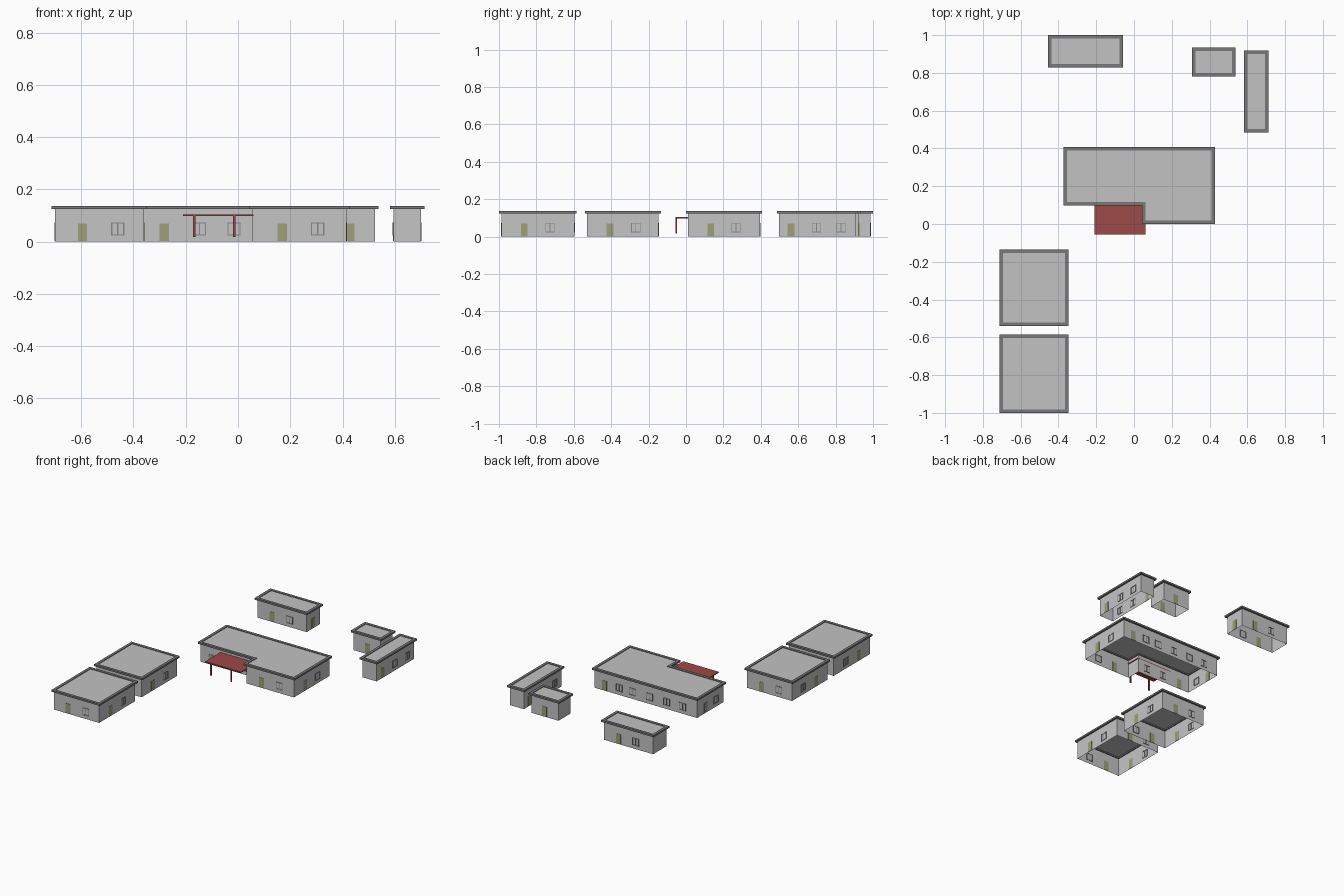
import bpy, bmesh
from mathutils import Vector

if "Cube" in bpy.data.objects:
    bpy.data.objects.remove(bpy.data.objects["Cube"])


def material(name, rgb):
    m = bpy.data.materials.new(name)
    m.diffuse_color = (*rgb, 1)
    m.use_nodes = True
    m.node_tree.nodes["Principled BSDF"].inputs["Base Color"].default_value = m.diffuse_color
    return m


WALL = material("wall_grey", (0.56, 0.56, 0.56))
ROOF = material("roof_grey", (0.54, 0.54, 0.54))
TRIM = material("trim_dark_grey", (0.19, 0.19, 0.19))
FRAME = material("frame_grey", (0.25, 0.25, 0.25))
DOOR = material("door_olive", (0.34, 0.35, 0.19))
RED = material("canopy_red", (0.34, 0.065, 0.065))
H = 0.126  # wall height


def finish(bm, name, mat):
    bmesh.ops.recalc_face_normals(bm, faces=bm.faces)
    me = bpy.data.meshes.new(name)
    bm.to_mesh(me)
    bm.free()
    me.materials.append(mat)
    ob = bpy.data.objects.new(name, me)
    bpy.context.collection.objects.link(ob)


def add_box(bm, lo, hi):
    vs = bmesh.ops.create_cube(bm, size=1)["verts"]
    lo, hi = Vector(lo), Vector(hi)
    for v in vs:
        v.co = Vector([(a + b) / 2 + c * (b - a) for a, b, c in zip(lo, hi, v.co)])


def box(name, lo, hi, mat):
    bm = bmesh.new()
    add_box(bm, lo, hi)
    finish(bm, name, mat)


def offset(pts, d):
    """Move a counter-clockwise right-angled outline outwards by d."""
    out = []
    n = len(pts)
    for i in range(n):
        p, q, r = (Vector(pts[(i + k) % n]) for k in (-1, 0, 1))
        a, b = (q - p).normalized(), (r - q).normalized()
        out.append(q + d * Vector((a.y + b.y, -a.x - b.x)))
    return out


def building(name, pts):
    n = len(pts)
    # open walls
    bm = bmesh.new()
    lo = [bm.verts.new((x, y, 0)) for x, y in pts]
    hi = [bm.verts.new((x, y, H)) for x, y in pts]
    for i in range(n):
        j = (i + 1) % n
        bm.faces.new((lo[i], lo[j], hi[j], hi[i]))
    finish(bm, name + "_walls", WALL)
    # flat roof panel
    bm = bmesh.new()
    bm.faces.new([bm.verts.new((p.x, p.y, 0.132)) for p in offset(pts, -0.004)])
    finish(bm, name + "_roof", ROOF)
    # overhanging roof edge, a closed ring of square section
    bm = bmesh.new()
    rings = [[bm.verts.new((p.x, p.y, z)) for p in offset(pts, d)]
             for d, z in ((-0.006, 0.124), (0.0125, 0.124), (0.0125, 0.136), (-0.006, 0.136))]
    for k in range(4):
        a, b = rings[k], rings[(k + 1) % 4]
        for i in range(n):
            j = (i + 1) % n
            bm.faces.new((a[i], a[j], b[j], b[i]))
    finish(bm, name + "_roof_edge", TRIM)


def openings(name, axis, wall, doors=(), windows=()):
    """Doors and window frames, centred along a wall at axis = wall."""
    def bar(bm, u0, u1, z0, z1, t):
        if axis == "y":
            add_box(bm, (u0, wall - t, z0), (u1, wall + t, z1))
        else:
            add_box(bm, (wall - t, u0, z0), (wall + t, u1, z1))
    if doors:
        bm = bmesh.new()
        for u in doors:
            bar(bm, u - 0.018, u + 0.018, 0.002, 0.069, 0.002)
        finish(bm, name + "_doors", DOOR)
    if windows:
        bm, w, e = bmesh.new(), 0.025, 0.004
        for u in windows:
            for s in (u - w, u - e / 2, u + w - e):
                bar(bm, s, s + e, 0.023, 0.073, 0.0025)
            for z in (0.023, 0.069):
                bar(bm, u - w, u + w, z, z + e, 0.0025)
        finish(bm, name + "_window_frames", FRAME)


def rect(x0, x1, y0, y1):
    return [(x0, y0), (x1, y0), (x1, y1), (x0, y1)]


# two square pavilions
for name, y0, y1 in (("front_pavilion", -0.987, -0.597), ("middle_pavilion", -0.528, -0.147)):
    building(name, rect(-0.70, -0.36, y0, y1))
    for side, x in (("left", -0.70), ("right", -0.36)):
        openings(f"{name}_{side}", "x", x, [y0 + 0.122], [y0 + 0.26])
    openings(name + "_front", "y", y0, [-0.595], [-0.46])
    openings(name + "_back", "y", y1, [-0.47], [-0.60])

# main L-shaped hall
building("hall", [(-0.36, 0.11), (0.055, 0.11), (0.055, 0.012), (0.415, 0.012),
                  (0.415, 0.395), (-0.36, 0.395)])
openings("hall_front_left", "y", 0.11, [-0.282], [-0.148, -0.015])
openings("hall_front_right", "y", 0.012, [0.17], [0.305])
openings("hall_right", "x", 0.415, [0.133], [0.267])
openings("hall_left", "x", -0.36, [0.30], [0.19])
openings("hall_back", "y", 0.395, [0.34], [0.23, 0.13, 0.0, -0.13, -0.25])

# back hut
building("back_hut", rect(-0.442, -0.07, 0.842, 0.987))
openings("back_hut_front", "y", 0.842, [-0.33], [-0.20])
openings("back_hut_back", "y", 0.987, [-0.18], [-0.31])
openings("back_hut_right", "x", -0.07, [0.913])

# small hut
building("small_hut", rect(0.32, 0.525, 0.793, 0.921))
openings("small_hut_front", "y", 0.793, [0.427])
openings("small_hut_back", "y", 0.921, [0.427])

# long narrow hut
building("long_hut", rect(0.594, 0.70, 0.498, 0.905))
openings("long_hut_right", "x", 0.70, [0.562], [0.698, 0.829])
openings("long_hut_left", "x", 0.594, [0.84], [0.57, 0.70])

# entrance canopy on two posts
box("canopy", (-0.21, -0.055, 0.098), (0.06, 0.11, 0.104), RED)
for side, x in (("left", -0.168), ("right", -0.015)):
    box(f"canopy_post_{side}", (x - 0.005, -0.055, 0.018), (x + 0.005, -0.049, 0.098), RED)
